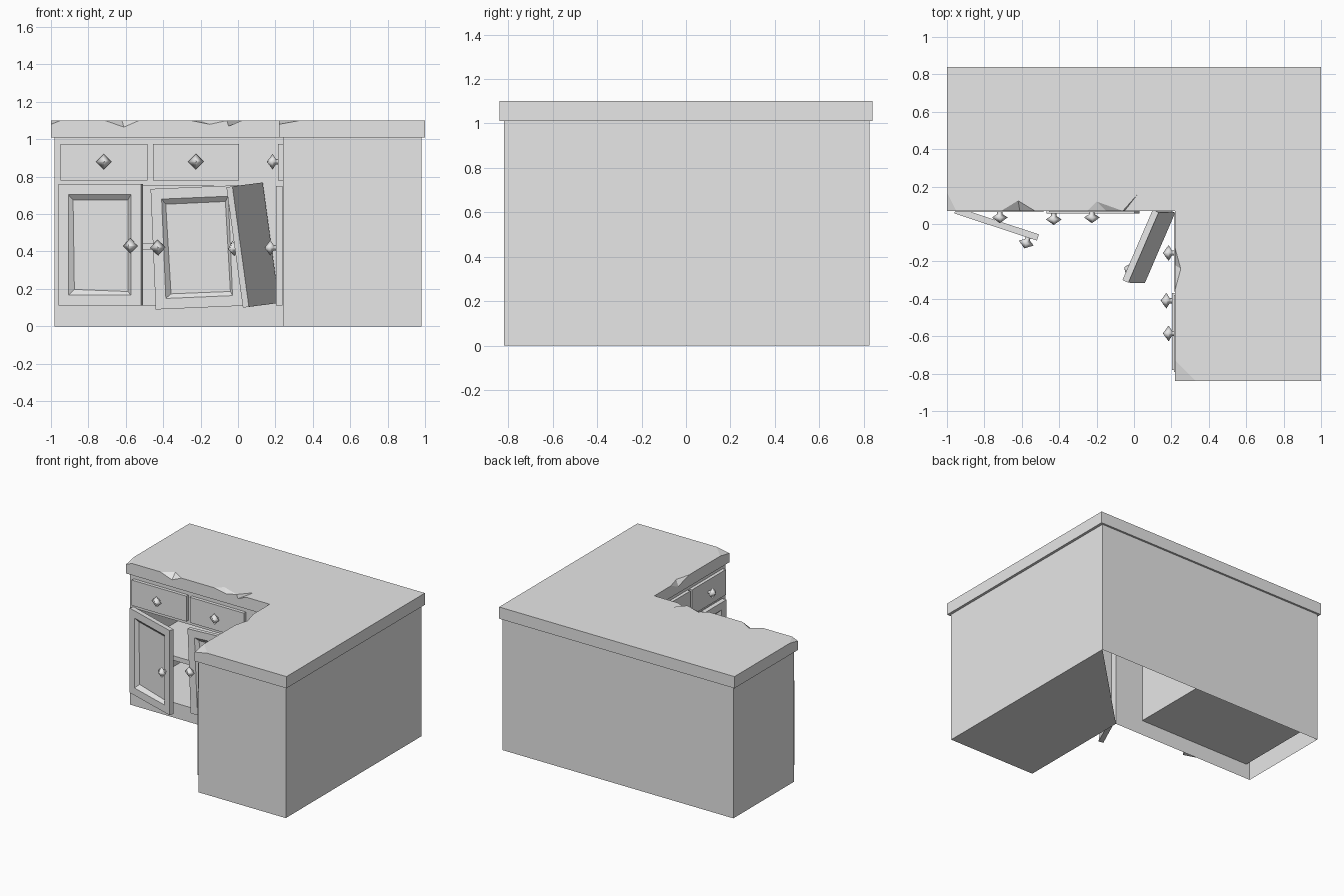
import bpy, bmesh, random
from mathutils import Vector, Matrix

random.seed(4)
if "Cube" in bpy.data.objects:
    bpy.data.objects.remove(bpy.data.objects["Cube"])

grey = bpy.data.materials.new("plain_grey")
grey.use_nodes = True
grey.diffuse_color = (0.8, 0.8, 0.8, 1)
grey.node_tree.nodes["Principled BSDF"].inputs["Base Color"].default_value = (0.8, 0.8, 0.8, 1)


def finish(name, bm, matrix=None):
    bmesh.ops.remove_doubles(bm, verts=bm.verts, dist=0.0005)
    bmesh.ops.recalc_face_normals(bm, faces=bm.faces)
    mesh = bpy.data.meshes.new(name)
    bm.to_mesh(mesh)
    bm.free()
    mesh.materials.append(grey)
    ob = bpy.data.objects.new(name, mesh)
    bpy.context.scene.collection.objects.link(ob)
    if matrix:
        ob.matrix_world = matrix
    return ob


def face(bm, points):
    return bm.faces.new([bm.verts.new(p) for p in points])


def box(bm, lo, hi):
    lo, hi = Vector(lo), Vector(hi)
    size = Matrix.Diagonal((*(hi - lo), 1))
    return bmesh.ops.create_cube(bm, size=1, matrix=Matrix.Translation((lo + hi) / 2) @ size)


def frame(origin, u, v=(0, 0, 1)):
    """Local x runs along u, local z along v, local -y points out of the front."""
    u = Vector(u).normalized()
    v = Vector(v)
    v = (v - u * v.dot(u)).normalized()
    return Matrix.Translation(origin) @ Matrix((u, v.cross(u), v)).transposed().to_4x4()


# Worktop: L-shaped slab with chips broken out of its front edges
TOP, UNDER = 1.10, 1.01
outline = [(-1, .07), (.22, .07), (.22, -.84), (1, -.84), (1, .84), (-1, .84)]
# per side: start, end, inset point, low point (x, y, z)
chips = {
    0: [((-.71, .07), (-.53, .07), (-.62, .125), (-.61, .07, 1.065)),
        ((-.25, .07), (-.06, .07), (-.20, .12), (-.15, .07, 1.08)),
        ((-.06, .07), (.02, .07), (.02, .16), (-.05, .07, 1.07))],
    1: [((.22, -.13), (.22, -.35), (.25, -.24), (.22, -.22, 1.06))],
}
# knocked corners: the points either side of the corner, and its new height
knocked = {0: ((-1, .17), (-.95, .07), 1.08), 2: ((.22, -.73), (.33, -.84), 1.08)}


def build_worktop():
    bm = bmesh.new()
    top = []
    count = len(outline)
    for i, p in enumerate(outline):
        j = (i + 1) % count
        q = outline[j]
        side = [(*p, UNDER), (*p, knocked[i][2] if i in knocked else TOP)]
        if i in knocked:
            a, b, z = knocked[i]
            a, b = (*a, TOP), (*b, TOP)
            face(bm, [a, (*p, z), b])
            top += [a, b]
            side.append(b)
        else:
            top.append((*p, TOP))
        for a, b, inset, low in chips.get(i, []):
            a, b, inset = (*a, TOP), (*b, TOP), (*inset, TOP)
            face(bm, [a, low, inset])
            face(bm, [low, b, inset])
            top += [a, inset, b]
            side += [a, low, b]
        if j in knocked:
            side += [(*knocked[j][0], TOP), (*q, knocked[j][2])]
        else:
            side.append((*q, TOP))
        side.append((*q, UNDER))
        face(bm, [s for k, s in enumerate(side) if k == 0 or s != side[k - 1]])
    top = [s for k, s in enumerate(top) if k == 0 or s != top[k - 1]]
    face(bm, top)
    face(bm, [(*p, UNDER) for p in outline])
    finish("worktop", bm)


build_worktop()


# Cabinet carcass: thin walls, with a recessed cupboard in each front
def cupboard_front(bm, matrix, width, x0, x1, depth):
    def ring(xa, xb, za, zb, y):
        return [matrix @ Vector(p) for p in ((xa, y, za), (xb, y, za), (xb, y, zb), (xa, y, zb))]
    rings = [ring(0, width, 0, UNDER, 0), ring(x0, x1, .115, .75, 0), ring(x0, x1, .115, .75, depth)]
    for outer, inner in zip(rings, rings[1:]):
        for k in range(4):
            n = (k + 1) % 4
            face(bm, [outer[k], outer[n], inner[n], inner[k]])
    face(bm, rings[2])


bm = bmesh.new()
back_run = frame((-.98, .09, 0), (1, 0, 0))
side_run = frame((.24, .09, 0), (0, -1, 0))
cupboard_front(bm, back_run, 1.22, .03, .98, .65)
cupboard_front(bm, side_run, .91, .05, .87, .65)
walls = [(.24, -.82), (.98, -.82), (.98, .825), (-.98, .825), (-.98, .09)]
for a, b in zip(walls, walls[1:]):
    face(bm, [(*a, 0), (*b, 0), (*b, UNDER), (*a, UNDER)])
face(bm, [(.24, .09, 0), (.24, -.82, 0), (.98, -.82, 0), (.98, .825, 0)])
finish("cabinet_carcass", bm)

# Shelves inside the cupboards
for name, matrix, x0, x1 in (("back_shelf", back_run, .03, .98), ("side_shelf", side_run, .05, .87)):
    bm = bmesh.new()
    box(bm, (x0, .05, .41), (x1, .65, .445))
    finish(name, bm, matrix)


# Four-sided knob on a short stem, pointing out of the front
def knob(name, matrix, x, y, z):
    bm = bmesh.new()
    rings = []
    for r, d in ((.014, 0), (.014, .012), (.042, .03), (.001, .06)):
        rings.append([(x + r, y - d, z), (x, y - d, z + r), (x - r, y - d, z), (x, y - d, z - r)])
    for lower, upper in zip(rings, rings[1:]):
        for k in range(4):
            n = (k + 1) % 4
            face(bm, [lower[k], lower[n], upper[n], upper[k]])
    face(bm, rings[-1])
    ob = finish(name, bm, matrix)
    ob.data.shade_smooth()


# Slab with a knob; doors also get a sunken bevelled panel
def front_panel(name, matrix, w, h, thick, knob_x, knob_z, sunken=True, wear=0.0):
    bm = bmesh.new()
    box(bm, (0, -thick, 0), (w, 0, h))
    bm.normal_update()
    if sunken:
        front = min(bm.faces, key=lambda f: f.calc_center_median().y)
        bmesh.ops.inset_region(bm, faces=[front], thickness=.08)
        rim = list(front.verts)
        bmesh.ops.inset_region(bm, faces=[front], thickness=.035, depth=-.025)
        for v in rim + list(front.verts):
            v.co.x += random.uniform(-wear, wear)
            v.co.z += random.uniform(-wear, wear)
    finish(name, bm, matrix)
    knob(name + "_knob", matrix, knob_x, -thick, knob_z)


# Doors: two hang open, one has slipped, one is closed
front_panel("back_door_open", frame((-.95, .09, .11), (.44, -.145, 0)),
            .465, .65, .035, .415, .32, wear=.004)
front_panel("back_door_slipped", frame((-.44, .085, .09), (.47, 0, .02), (-.03, 0, .64)),
            .47, .645, .03, .025, .33, wear=.01)
front_panel("side_door_open", frame((.22, .06, .125), (-.155, -.36, -.02), (-.09, 0, .65)),
            .41, .65, .035, .36, .32, wear=.004)
front_panel("side_door_closed", frame((.238, -.37, .11), (0, -1, 0)),
            .41, .64, .035, .04, .31)

# Drawer fronts
for name, origin, u, w in (
        ("back_drawer_outer", (-.95, .09, .78), (1, 0, 0), .465),
        ("back_drawer_inner", (-.455, .09, .78), (1, 0, 0), .46),
        ("side_drawer_inner", (.24, .05, .78), (0, -1, 0), .41),
        ("side_drawer_outer", (.24, -.38, .78), (0, -1, 0), .41)):
    front_panel(name, frame(origin, u), w, .195, .025, w / 2, .1, sunken=False)
